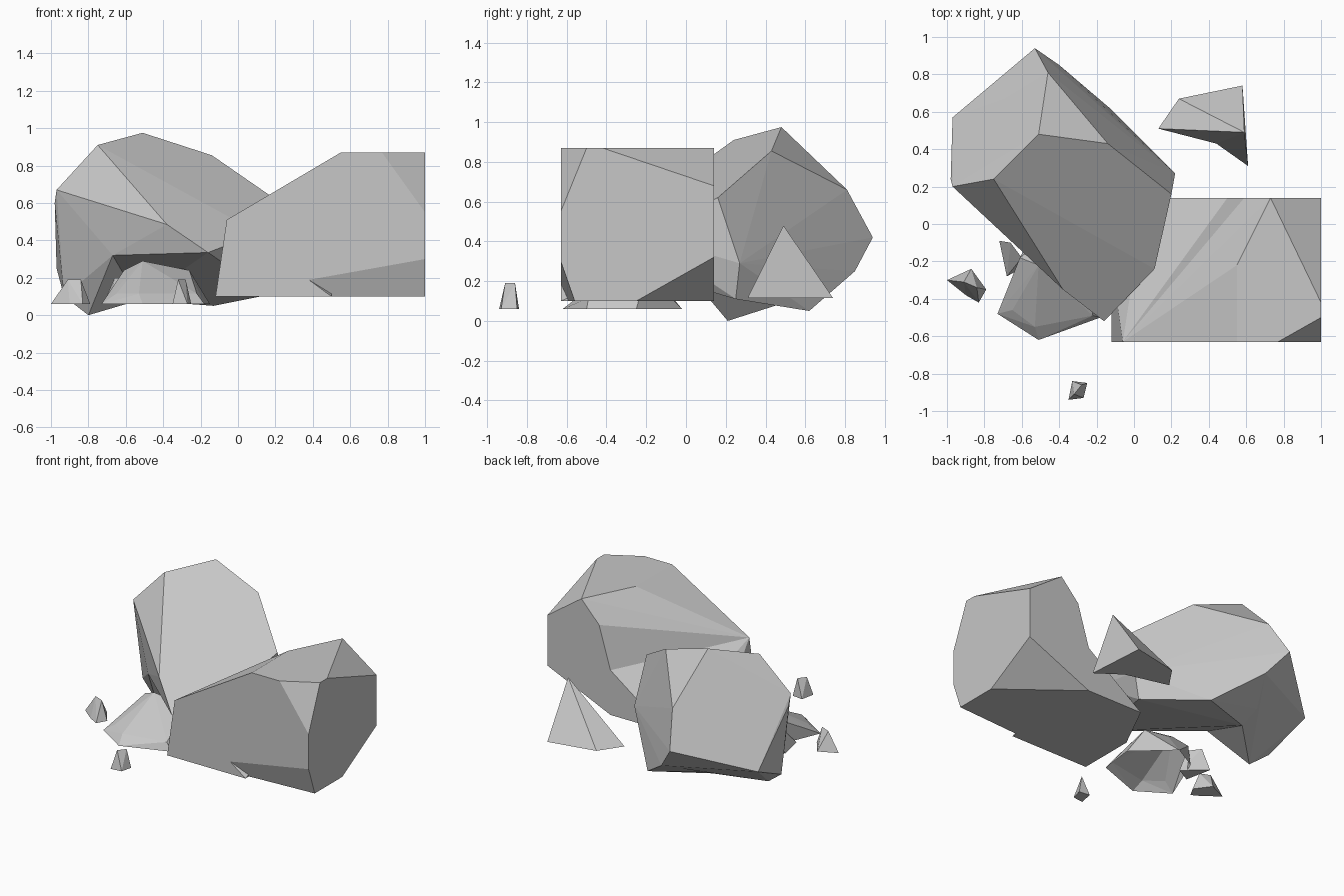
import bpy
import bmesh
import math
from mathutils import Vector

default_cube = bpy.data.objects.get("Cube")
if default_cube:
    bpy.data.objects.remove(default_cube, do_unlink=True)


def make_material(name, colour):
    material = bpy.data.materials.new(name)
    material.use_nodes = True
    material.diffuse_color = colour
    shader = material.node_tree.nodes["Principled BSDF"]
    shader.inputs["Base Color"].default_value = colour
    shader.inputs["Roughness"].default_value = .9
    return material


stone_grey = make_material("stone_grey", (.57, .57, .57, 1))


def chiselled_rock(name, corners, hollow=False):
    """Wrap a convex stone around its corners and merge coplanar facets."""
    bm = bmesh.new()
    for corner in corners:
        bm.verts.new(Vector(corner))
    hull = bmesh.ops.convex_hull(bm, input=bm.verts[:])
    loose = {item for item in hull["geom_interior"] + hull["geom_unused"]
             if isinstance(item, bmesh.types.BMVert)}
    bmesh.ops.delete(bm, geom=list(loose), context="VERTS")
    bmesh.ops.dissolve_limit(bm, angle_limit=math.radians(2),
                             verts=bm.verts[:], edges=bm.edges[:])
    bmesh.ops.recalc_face_normals(bm, faces=bm.faces[:])
    if hollow:
        bottom = [face for face in bm.faces if face.normal.z < -.95]
        bmesh.ops.delete(bm, geom=bottom, context="FACES")
    mesh = bpy.data.meshes.new(name)
    bm.to_mesh(mesh)
    bm.free()
    mesh.materials.append(stone_grey)
    rock = bpy.data.objects.new(name, mesh)
    bpy.context.scene.collection.objects.link(rock)
    return rock


def fuse(rock, extra):
    """Weld a second convex piece on, so the stone can have hollows."""
    union = rock.modifiers.new("fuse", "BOOLEAN")
    union.operation = "UNION"
    union.solver = "EXACT"
    union.object = extra
    graph = bpy.context.evaluated_depsgraph_get()
    fused = bpy.data.meshes.new_from_object(rock.evaluated_get(graph))
    rock.modifiers.clear()
    rock.data = fused
    bpy.data.objects.remove(extra, do_unlink=True)


def level(height, *outline):
    """Lift a flat outline to one height."""
    return [(x, y, height) for x, y in outline]


# Squared block with cut corners: shared planes of the block
front, back, side, top, floor = -.63, .14, 1, .87, .1
block_corners = level(top, (.55, front), (.77, front), (side, -.5),
                      (side, -.42), (.73, back), (.55, -.22))
front_edge = [(-.12, front, floor), (-.06, front, .51)]
inner_corner = [(.5, back, .42), (.5, back, floor)]
block_corners += level(floor, (side, -.56), (side, -.25))
block_corners += [(side, front, .3), (side, front, .55),
                  (side, back, .32), (side, back, .68), (.59, back, .72)]
block = chiselled_rock("squared_block",
                       block_corners + front_edge + inner_corner)

# Low skirt of the block that runs in under the boulder
skirt = chiselled_rock("block_skirt", front_edge + inner_corner
                       + level(floor, (-.12, -.22), (.06, back),
                               (.5, front)))
fuse(block, skirt)

# Tall leaning boulder: crown, back ridge and sloping overhang
crown = [(-.51, .48, .975), (-.75, .24, .91), (-.14, .43, .855)]
overhang = [(-.38, -.35, .485), (-.16, -.52, .335), (.11, -.24, .44),
            (.2, .16, .62), (.22, .27, .29)]
back_ridge = [(-.46, .81, .66), (-.53, .94, .42), (-.4, .85, .25)]
left_side = [(-.97, .2, .67), (-.98, .24, .6), (-.97, .57, .25)]
underside = [(-.67, -.06, .32), (-.53, .46, .08), (-.13, .62, .05),
             (.17, .25, .11)]
boulder = chiselled_rock("leaning_boulder",
                         crown + overhang + back_ridge + left_side
                         + underside)

# Foot that carries the boulder and leaves a hollow under the overhang
foot_tip = [(-.8, .21, 0), (-.93, .25, .1)]
fuse(boulder, chiselled_rock("boulder_foot", left_side + back_ridge
                             + underside[:2] + foot_tip))

# Pointed shard behind the block, with a dent in its front edge
shard_core = (level(.115, (.24, .67), (.58, .74), (.44, .43))
              + [(.59, .49, .48)])
shard = chiselled_rock("pointed_shard",
                       shard_core + level(.115, (.13, .51)))
fuse(shard, chiselled_rock("shard_corner",
                           shard_core + level(.115, (.61, .31))))

# Low hollow mound sheltered by the overhang: base, ledge and crest
ground = .06
mound_base = level(ground, (-.73, -.48), (-.51, -.62), (-.18, -.5),
                   (-.15, -.25), (-.4, -.02), (-.58, -.12))
mound_ledge = level(.115, (-.65, -.46), (-.53, -.55), (-.22, -.49))
mound_crest = level(.24, (-.61, -.18), (-.43, -.17), (-.26, -.2))
chiselled_rock("low_mound",
               mound_base + mound_ledge + mound_crest + [(-.51, -.22, .29)],
               hollow=True)

# Small chips scattered around
chiselled_rock("mound_chip",
               level(ground, (-.72, -.09), (-.68, -.28), (-.57, -.22))
               + level(.2, (-.66, -.1), (-.6, -.18)))
chiselled_rock("side_chip",
               level(ground, (-1, -.3), (-.87, -.24), (-.79, -.35),
                     (-.83, -.42), (-.9, -.38))
               + level(.19, (-.91, -.31), (-.84, -.34)))
chiselled_rock("front_chip",
               level(ground, (-.33, -.84), (-.25, -.85), (-.27, -.93),
                     (-.35, -.94))
               + level(.19, (-.32, -.91), (-.28, -.86)))
